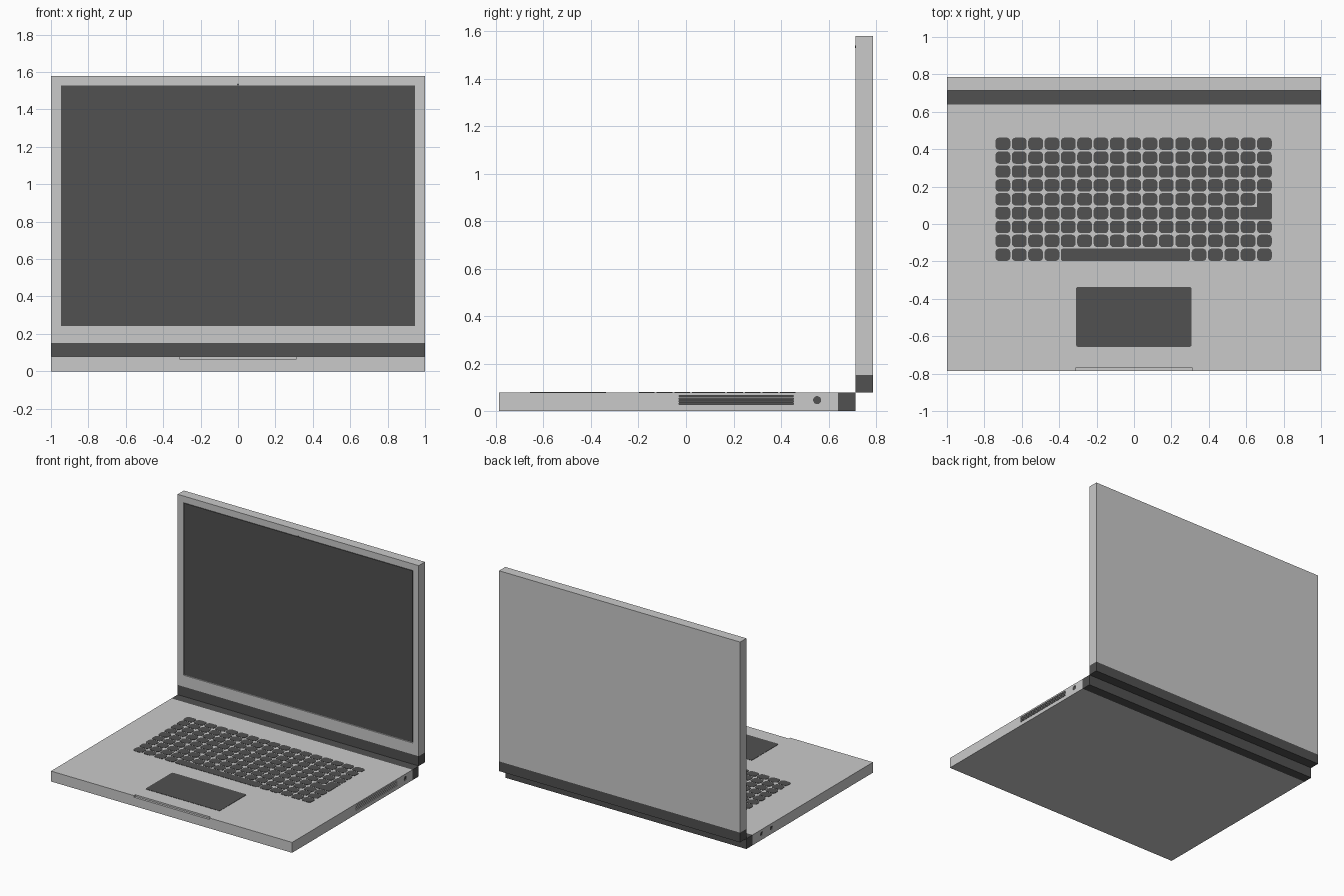
import bpy, bmesh, math
from mathutils import Vector, Matrix

cube = bpy.data.objects.get("Cube")
if cube:
    bpy.data.objects.remove(cube, do_unlink=True)


def material(name, value):
    m = bpy.data.materials.new(name)
    m.use_nodes = True
    colour = (value, value, value, 1)
    m.diffuse_color = colour
    m.node_tree.nodes["Principled BSDF"].inputs["Base Color"].default_value = colour
    return m


SILVER = material("silver grey", 0.59)
DARK = material("dark grey", 0.082)


def finish(name, bm, mat):
    bmesh.ops.recalc_face_normals(bm, faces=bm.faces)
    mesh = bpy.data.meshes.new(name)
    bm.to_mesh(mesh)
    bm.free()
    mesh.materials.append(mat)
    obj = bpy.data.objects.new(name, mesh)
    bpy.context.collection.objects.link(obj)
    return obj


def box(name, lo, hi, mat):
    lo, hi = Vector(lo), Vector(hi)
    bm = bmesh.new()
    bmesh.ops.create_cube(bm, size=1, matrix=Matrix.Translation((lo + hi) / 2)
                          @ Matrix.Diagonal((*(hi - lo), 1)))
    return finish(name, bm, mat)


def disc(name, centre, radius, depth, axis, mat):
    turn = Matrix.Rotation(math.pi / 2, 4, 'Y' if axis == 'x' else 'X')
    bm = bmesh.new()
    bmesh.ops.create_cone(bm, cap_ends=True, segments=16, radius1=radius, radius2=radius,
                          depth=depth, matrix=Matrix.Translation(centre) @ turn)
    return finish(name, bm, mat)


def add_plate(bm, x0, x1, y0, y1, r, z, thick, steps=4):
    """Rounded rectangle standing on height z."""
    corners = [(x1 - r, y1 - r), (x0 + r, y1 - r), (x0 + r, y0 + r), (x1 - r, y0 + r)]
    verts = []
    for i, (cx, cy) in enumerate(corners):
        for s in range(steps + 1):
            a = (i + s / steps) * math.pi / 2
            verts.append(bm.verts.new((cx + r * math.cos(a), cy + r * math.sin(a), z)))
    face = bm.faces.new(verts)
    top = bmesh.ops.extrude_face_region(bm, geom=[face])["geom"]
    bmesh.ops.translate(bm, vec=(0, 0, thick),
                        verts=[v for v in top if isinstance(v, bmesh.types.BMVert)])


def cut(target, cutter):
    mod = target.modifiers.new("cut", 'BOOLEAN')
    mod.operation, mod.solver, mod.object = 'DIFFERENCE', 'EXACT', cutter
    bpy.context.view_layer.objects.active = target
    bpy.ops.object.modifier_apply(modifier=mod.name)
    bpy.data.objects.remove(cutter, do_unlink=True)


TOP, THICK = 0.078, 0.073
FRONT, HINGE, LID, BACK = -0.787, 0.64, 0.713, 0.787

# Base, lid and the two hinge bars
base = box("base", (-1, FRONT, 0), (1, HINGE, TOP), SILVER)
box("base_hinge_bar", (-1, HINGE, 0), (1, LID, TOP), DARK)
box("lid_hinge_bar", (-1, LID, TOP), (1, BACK, TOP + THICK), DARK)
lid = box("lid", (-1, LID, TOP + THICK), (1, BACK, 1.58), SILVER)

# Finger notch in the front edge
cut(base, box("notch_cutter", (-0.313, FRONT - 0.1, 0.066), (0.313, FRONT + 0.017, 0.2), SILVER))

# Vent slots with dark floors on the left side
for i in range(4):
    z = 0.028 + i * 0.0108
    cut(base, box("slot_cutter", (0.985, -0.03, z), (1.1, 0.453, z + 0.006), SILVER))
    box(f"vent_slot_{i + 1}", (0.98, -0.03, z), (0.986, 0.453, z + 0.006), DARK)

# Round ports on both sides
for i, (x, y, r) in enumerate([(1, 0.552, 0.017), (-1, 0.535, 0.016), (-1, 0.42, 0.016)]):
    cut(base, disc("port_cutter", (x, y, 0.046), r, 0.016, 'x', SILVER))
    disc(f"port_{i + 1}", (x * 0.993, y, 0.046), r, 0.006, 'x', DARK)

# Screen panel set in a thin groove, and camera
cut(lid, box("screen_cutter", (-0.953, LID - 0.1, 0.237), (0.953, LID + 0.006, 1.533), SILVER))
box("screen", (-0.947, LID + 0.001, 0.243), (0.947, LID + 0.007, 1.527), DARK)
disc("camera", (0, LID, 1.534), 0.005, 0.004, 'y', DARK)

# Keyboard
PX, PY, W, H, ROWS, COLS = 0.0874, 0.0742, 0.079, 0.066, 9, 17


def key_rect(col0, col1, row0, row1):
    x = lambda c: -0.701 + c * PX
    y = lambda r: 0.429 - r * PY
    return x(col0) - W / 2, x(col1) + W / 2, y(row1) - H / 2, y(row0) + H / 2


keys = bmesh.new()
for row in range(ROWS):
    for col in range(COLS):
        space = row == ROWS - 1 and 4 <= col <= 11
        enter = (col == 16 and row in (4, 5)) or (col == 15 and row == 5)
        if not (space or enter):
            add_plate(keys, *key_rect(col, col, row, row), 0.02, TOP - 0.001, 0.003)
add_plate(keys, *key_rect(4, 11, 8, 8), 0.012, TOP - 0.001, 0.003)
finish("keys", keys, DARK)

# Angled enter key, made of an upright and a foot
enter_key = bmesh.new()
add_plate(enter_key, *key_rect(16, 16, 4, 5), 0.008, TOP - 0.001, 0.003)
add_plate(enter_key, *key_rect(15, 15.6, 5, 5), 0.015, TOP - 0.001, 0.0028)
finish("enter_key", enter_key, DARK)

# Touchpad
pad = bmesh.new()
add_plate(pad, -0.31, 0.308, -0.657, -0.336, 0.012, TOP - 0.001, 0.003)
finish("touchpad", pad, DARK)
